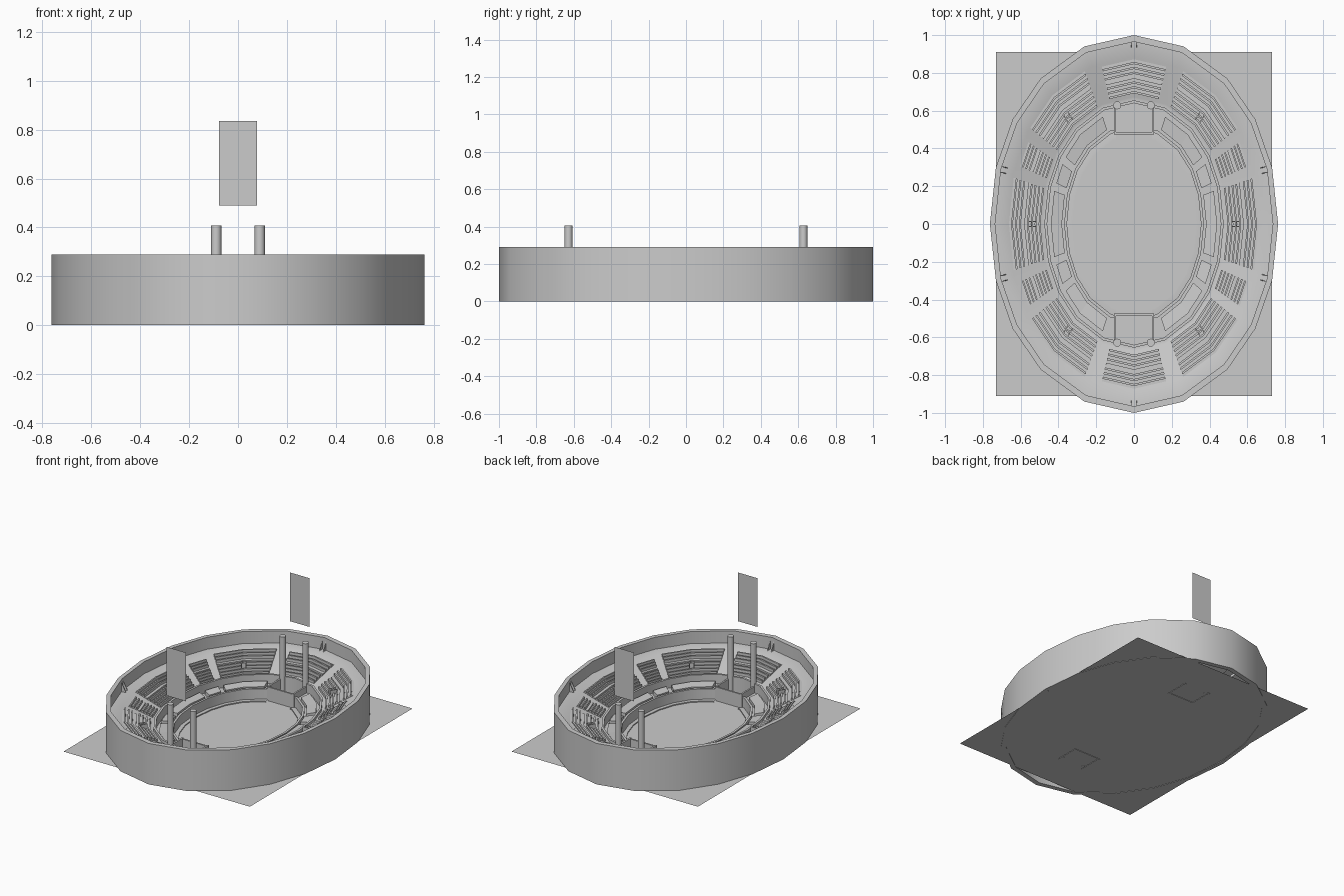
import bpy, bmesh, math
from mathutils import Vector

if "Cube" in bpy.data.objects:
    bpy.data.objects.remove(bpy.data.objects["Cube"])

# Unit oval with 20 sides: one quadrant, reflected. t = 0 is +y, t = 5 is +x.
QUAD = [(0, 1), (.345, .94), (.648, .77), (.842, .554), (.958, .30), (1, 0)]
HALF = QUAD + [(x, -y) for x, y in QUAD[-2::-1]]
OVAL = HALF[:-1] + [(-x, y) for x, y in HALF[:0:-1]]


def point(t, rx, ry, z):
    i = math.floor(t)
    a, b = Vector(OVAL[i % 20]), Vector(OVAL[(i + 1) % 20])
    p = a.lerp(b, t - i)
    return Vector((p.x * rx, p.y * ry, z))


def finish(name, bm, smooth=True):
    bmesh.ops.recalc_face_normals(bm, faces=bm.faces)
    me = bpy.data.meshes.new(name)
    bm.to_mesh(me)
    bm.free()
    ob = bpy.data.objects.new(name, me)
    bpy.context.collection.objects.link(ob)
    if smooth:
        bpy.ops.object.select_all(action='DESELECT')
        ob.select_set(True)
        bpy.context.view_layer.objects.active = ob
        bpy.ops.object.shade_smooth_by_angle(angle=math.radians(30))
    return ob


def loft(bm, profile, t0=0, t1=20, closed=False):
    """Sweep a (rx, ry, z) profile along the oval from t0 to t1."""
    full = t1 - t0 == 20
    ts = [t0] + [t for t in range(math.floor(t0) + 1, math.ceil(t1))]
    if not full:
        ts.append(t1)
    cols = [[bm.verts.new(point(t, *p)) for p in profile] for t in ts]
    n = len(profile)
    for i in range(len(cols) if full else len(cols) - 1):
        a, b = cols[i], cols[(i + 1) % len(cols)]
        for j in range(n if closed else n - 1):
            k = (j + 1) % n
            bm.faces.new((a[j], b[j], b[k], a[k]))
    if closed and not full:
        bm.faces.new(cols[0])
        bm.faces.new(cols[-1])


def bowl(f, z):
    """Radii at fraction f between the front rail and the outer wall."""
    return (.475 + .26 * f, .655 + .31 * f, z)


def box(bm, lo, hi):
    ret = bmesh.ops.create_cube(bm, size=1)
    for v in ret['verts']:
        v.co = Vector([(l + h) / 2 + c * (h - l) for l, h, c in zip(lo, hi, v.co)])


def flat(name, corners):
    bm = bmesh.new()
    bm.faces.new([bm.verts.new(c) for c in corners])
    return finish(name, bm, False)


# Ground sheet and the two upright end screens
flat("ground", [(-.73, -.91, .003), (.73, -.91, .003), (.73, .91, .003), (-.73, .91, .003)])
for y, n in ((-.69, "front"), (.69, "back")):
    flat(n + "_screen", [(-.077, y, .49), (.077, y, .49), (.077, y, .835), (-.077, y, .835)])

# Outer wall
bm = bmesh.new()
loft(bm, [(.763, 1, 0), (.763, 1, .29), (.735, .965, .29), (.735, .965, 0)], closed=True)
finish("outer_wall", bm)

# Sloping bowl with concourse and front rail
bm = bmesh.new()
loft(bm, [(.46, .64, .004), (.46, .64, .125), (.475, .655, .125), bowl(0, .105), bowl(.06, .105),
          bowl(.74, .2), bowl(1, .205)])
finish("bowl", bm)

# Field-side ring: track curb, field wall and moat floor, cut open at both ends
bm = bmesh.new()
loft(bm, [(.327, .472, .003), (.327, .472, .01), (.335, .482, .01), (.355, .508, .008),
          (.355, .508, .08), (.37, .525, .08), (.37, .525, .06), (.46, .64, .06)], 0, 10)
bmesh.ops.bisect_plane(bm, geom=bm.verts[:] + bm.edges[:] + bm.faces[:],
                       plane_co=(.095, 0, 0), plane_no=(1, 0, 0), clear_inner=True)
ring = finish("field_wall", bm)
ring.modifiers.new("mirror", 'MIRROR').use_mirror_merge = False


# Stepped seating blocks
def seats(name, t0, t1, f0, f1, rows=8):
    bm = bmesh.new()
    z0 = .105 + .14 * (f0 - .06)
    z1 = .105 + .14 * (f1 - .06)
    profile = [bowl(f0, z0 - .015)]
    for i in range(rows):
        z = z0 + (z1 - z0) * (i + 1) / rows
        fa, fb = (f0 + (f1 - f0) * (i + k) / rows for k in (0, 1))
        fm = fa + .45 * (fb - fa)
        # bench then foot space, with a wider aisle halfway up
        if i == rows // 2:
            profile += [bowl(fa, z), bowl(fb, z)]
        else:
            profile += [bowl(fa, z + .008), bowl(fm, z + .008), bowl(fm, z), bowl(fb, z)]
    profile.append(bowl(f1, z1 - .02))
    loft(bm, profile, t0, t1, closed=True)
    finish(name, bm, False)


for c, n in ((0, "back"), (10, "front")):
    seats(n + "_end_seats", c - .75, c + .75, .12, .70, 7)
for c, n in ((5, "right"), (15, "left")):
    seats(n + "_side_seats", c - .93, c + .93, .08, .72)
    for s, m in ((-1, "a"), (1, "b")):
        lo, hi = sorted((c + s * 2.1, c + s * 3.85))
        seats(f"{n}_corner_seats_{m}", lo, hi, .08, .74)
        lo, hi = sorted((c + s * 1.22, c + s * 1.8))
        seats(f"{n}_small_seats_{m}", lo, hi, .08, .66)

# Low boxes standing in the moat
bm = bmesh.new()
for c in (5, 15):
    for a, b in ((-.95, .95), (-1.85, -1.2), (1.2, 1.85), (-3.9, -2.1), (2.1, 3.9)):
        loft(bm, [(.382, .54, .058), (.382, .54, .082), (.44, .615, .09), (.44, .615, .058)],
             c + a, c + b, closed=True)
finish("moat_boxes", bm, False)

# Gateways in the middle of the larger seating blocks
bm = bmesh.new()
for t in (5, 15, 2, 8, 12, 18):
    p = point(t, *bowl(.2, 0)) * 1.02
    d = p.normalized()
    side = Vector((-d.y, d.x, 0))
    for off, w, dep in ((-.014, .003, .022), (.014, .003, .022), (0, .014, .004)):
        ret = bmesh.ops.create_cube(bm, size=2)
        for v in ret['verts']:
            x, y, z = v.co
            v.co = p + side * (off + x * w) + d * y * dep + Vector((0, 0, .15 + z * .022))
finish("gateways", bm, False)

# Paired triangular fins on the inside of the outer wall
bm = bmesh.new()
for t in (0, 4, 6, 10, 14, 16):
    p = point(t, .735, .965, 0)
    d = Vector((p.x, p.y * .6, 0)).normalized()
    side = Vector((-d.y, d.x, 0))
    for s in (-.015, .015):
        prof = [p - d * .034 + Vector((0, 0, .198)), p + Vector((0, 0, .198)), p + Vector((0, 0, .272))]
        a, b = ([bm.verts.new(q + side * (s + h)) for q in prof] for h in (-.002, .002))
        bm.faces.new(a)
        bm.faces.new(b)
        for i in range(3):
            j = (i + 1) % 3
            bm.faces.new((a[i], a[j], b[j], b[i]))
finish("wall_fins", bm, False)

# End pits and their tall corner posts
for s, n in ((-1, "front"), (1, "back")):
    bm = bmesh.new()
    for x in (-.1, .1):
        ys = sorted((s * .475, s * .65))
        box(bm, (x - .006, ys[0], 0), (x + .006, ys[1], .105))
    ys = sorted((s * .475, s * .487))
    box(bm, (-.1, ys[0], 0), (.1, ys[1], .10))
    finish(n + "_pit_walls", bm, False)
    for x, m in ((-.089, "left"), (.089, "right")):
        bm = bmesh.new()
        bmesh.ops.create_cone(bm, cap_ends=True, segments=16, radius1=.021, radius2=.021, depth=.405)
        bmesh.ops.translate(bm, verts=bm.verts, vec=(x, s * .628, .2045))
        finish(f"{n}_{m}_post", bm)
